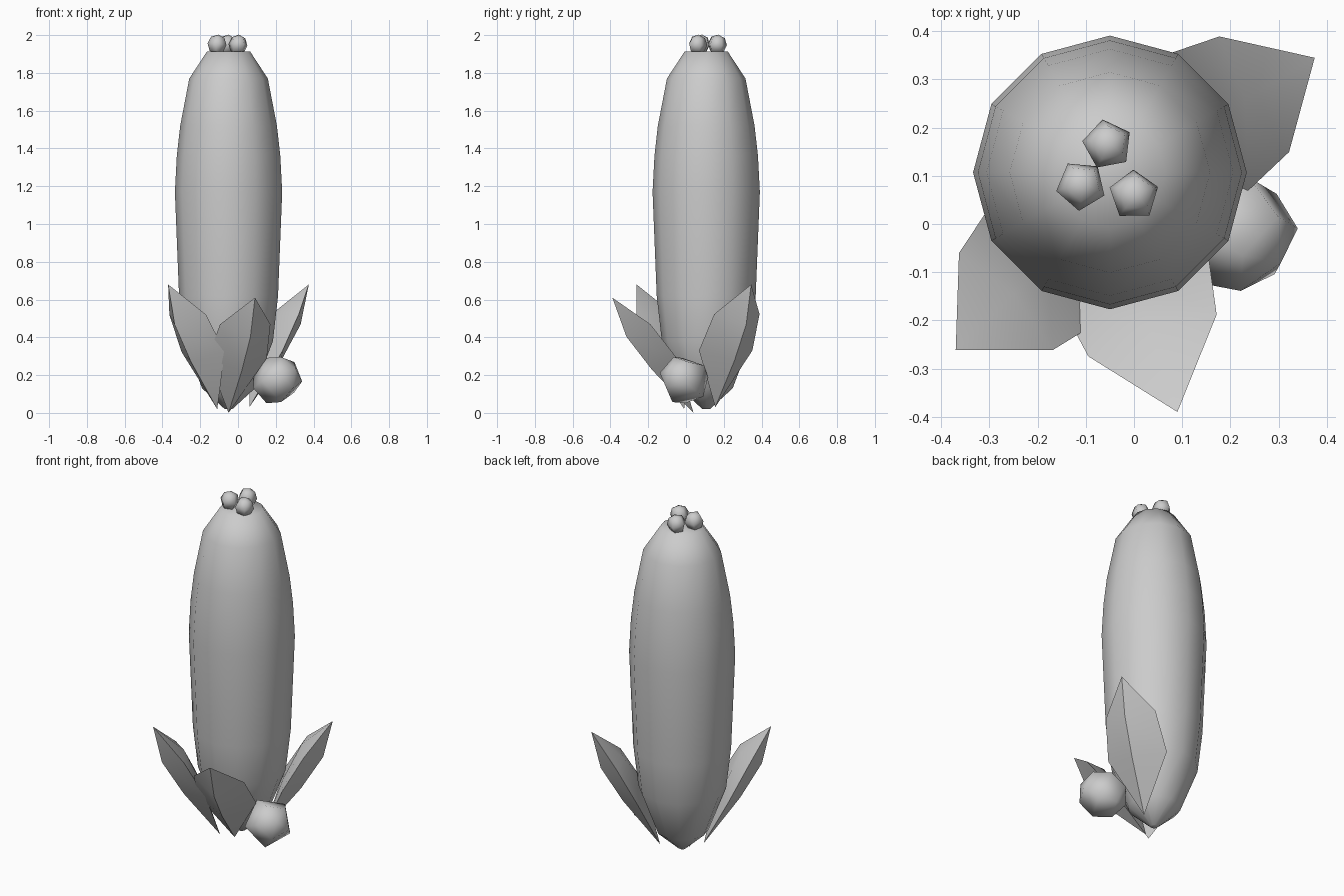
import bpy
import bmesh
from math import cos, sin, pi, radians
from mathutils import Vector, Matrix

if "Cube" in bpy.data.objects:
    bpy.data.objects.remove(bpy.data.objects["Cube"], do_unlink=True)

# One plain grey for the whole plant
GREY = (0.6, 0.6, 0.6, 1)
grey = bpy.data.materials.new("plain_grey")
grey.use_nodes = True
grey.diffuse_color = GREY
grey.node_tree.nodes["Principled BSDF"].inputs["Base Color"].default_value = GREY


def finish(name, bm, angle):
    """Turn a bmesh into a smooth-shaded object, keeping sharp edges."""
    bmesh.ops.recalc_face_normals(bm, faces=bm.faces)
    mesh = bpy.data.meshes.new(name)
    bm.to_mesh(mesh)
    bm.free()
    mesh.materials.append(grey)
    obj = bpy.data.objects.new(name, mesh)
    bpy.context.collection.objects.link(obj)
    bpy.ops.object.select_all(action="DESELECT")
    obj.select_set(True)
    bpy.context.view_layer.objects.active = obj
    bpy.ops.object.shade_smooth_by_angle(angle=radians(angle))


def skin(bm, rings):
    """Bridge a list of closed rings of equal length."""
    for low, high in zip(rings, rings[1:]):
        n = len(low)
        for i in range(n):
            j = (i + 1) % n
            bm.faces.new((low[i], low[j], high[j], high[i]))


def column(center, profile, sides):
    bm = bmesh.new()
    rings = []
    for r, z in profile:
        rings.append([bm.verts.new((center[0] + r * cos(2 * pi * i / sides),
                                    center[1] + r * sin(2 * pi * i / sides), z))
                      for i in range(sides)])
    skin(bm, rings)
    bm.faces.new(rings[0])
    bm.faces.new(rings[-1])
    finish("column", bm, 60)


def leaf(name, base, tip):
    """Pointed leaf, diamond in section, its edges curled towards the column."""
    base, tip = Vector(base), Vector(tip)
    along = tip - base
    side = along.cross(Vector((0, 0, 1))).normalized()
    inward = side.cross(along).normalized()
    bm = bmesh.new()
    rings = []
    # position along, half width, edge lift, inner ridge, outer keel
    for t, w, edge, ridge, keel in ((0.42, 0.165, 0.055, 0.06, -0.05),
                                    (0.72, 0.14, 0.05, 0.075, -0.06)):
        mid = base + along * t
        rings.append([bm.verts.new(mid + side * s + inward * n) for s, n in
                      ((w, edge), (0, ridge), (-w, edge), (0, keel))])
    skin(bm, rings)
    for end, ring in ((base, rings[0]), (tip, rings[1])):
        point = bm.verts.new(end)
        for i in range(4):
            bm.faces.new((point, ring[i], ring[(i + 1) % 4]))
    finish(name, bm, 45)


def bud(name, center, radius, axis, turn):
    """Five-sided bud."""
    bm = bmesh.new()
    rot = Vector(axis).to_track_quat("Z", "Y").to_matrix().to_4x4()
    bmesh.ops.create_uvsphere(
        bm, u_segments=5, v_segments=4, radius=radius,
        matrix=Matrix.Translation(center) @ rot @ Matrix.Rotation(radians(turn), 4, "Z"))
    finish(name, bm, 80)


column((-0.05, 0.107),
       ((0.02, 0.02), (0.14, 0.13), (0.235, 0.38), (0.262, 0.62), (0.284, 1.17),
        (0.274, 1.36), (0.256, 1.52), (0.208, 1.77), (0.115, 1.912)), 12)

leaf("front_leaf", (-0.05, 0.04, 0.0), (0.09, -0.39, 0.61))
leaf("right_leaf", (-0.11, -0.01, 0.02), (-0.37, -0.262, 0.68))
leaf("left_leaf", (0.06, 0.155, 0.03), (0.375, 0.345, 0.68))

bud("side_bud", (0.205, -0.01, 0.175), 0.135, (0.7, -0.5, 0.4), 20)
for number, (x, y, turn) in enumerate(((-0.055, 0.165, 20), (-0.11, 0.08, 40),
                                       (0.0, 0.06, 10))):
    bud("top_bud_%d" % (number + 1), (x, y, 1.95), 0.053, (0.1, 0.1, 1), turn)
